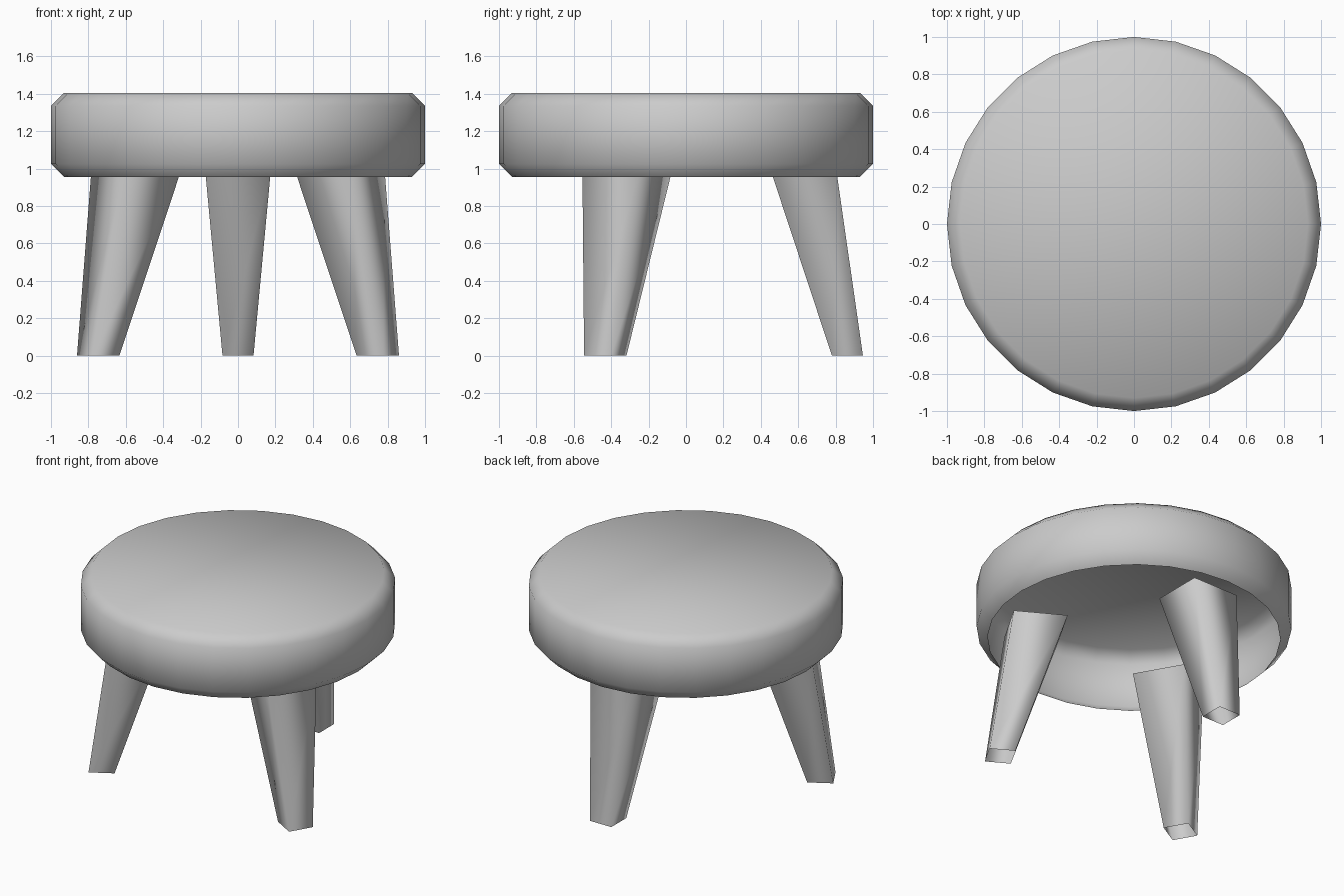
import bpy
import bmesh
from math import cos, sin, pi, radians
from mathutils import Matrix

cube = bpy.data.objects.get("Cube")
if cube:
    bpy.data.objects.remove(cube, do_unlink=True)

# Single plain grey material
grey = bpy.data.materials.new("plain_grey")
grey.use_nodes = True
colour = (0.6, 0.6, 0.6, 1)
grey.diffuse_color = colour
grey.node_tree.nodes["Principled BSDF"].inputs["Base Color"].default_value = colour


def ring(bm, radius, z, sides, turn=0.0, shift=0.0):
    """Horizontal polygon of vertices, moved along +y by shift."""
    angles = [turn + 2 * pi * i / sides for i in range(sides)]
    return [bm.verts.new((radius * cos(a), radius * sin(a) + shift, z)) for a in angles]


def bridge(bm, lower, upper):
    n = len(lower)
    for i in range(n):
        j = (i + 1) % n
        bm.faces.new((lower[i], lower[j], upper[j], upper[i]))


def finish(bm, name):
    for face in bm.faces:
        face.smooth = True
    mesh = bpy.data.meshes.new(name)
    bm.to_mesh(mesh)
    bm.free()
    mesh.materials.append(grey)
    obj = bpy.data.objects.new(name, mesh)
    bpy.context.collection.objects.link(obj)
    return obj


# Seat: chamfered round shell, closed on top and open underneath
SEAT_PROFILE = [(0.93, 0.955), (1.0, 1.025), (1.0, 1.335), (0.93, 1.405)]
bm = bmesh.new()
rings = [ring(bm, r, z, 28) for r, z in SEAT_PROFILE]
for lower, upper in zip(rings, rings[1:]):
    bridge(bm, lower, upper)
bm.faces.new(rings[-1])
finish(bm, "seat")

# Legs: three splayed, tapered square tubes with open ends
LEG_TOP = 0.975
for name, angle in (("back_leg", 0), ("front_right_leg", 120), ("front_left_leg", 240)):
    bm = bmesh.new()
    foot = ring(bm, 0.083 * 2 ** 0.5, 0, 4, pi / 4, 0.863)
    top = ring(bm, 0.174 * 2 ** 0.5, LEG_TOP, 4, pi / 4, 0.632)
    bridge(bm, foot, top)
    bm.transform(Matrix.Rotation(radians(angle), 4, "Z"))
    finish(bm, name)
